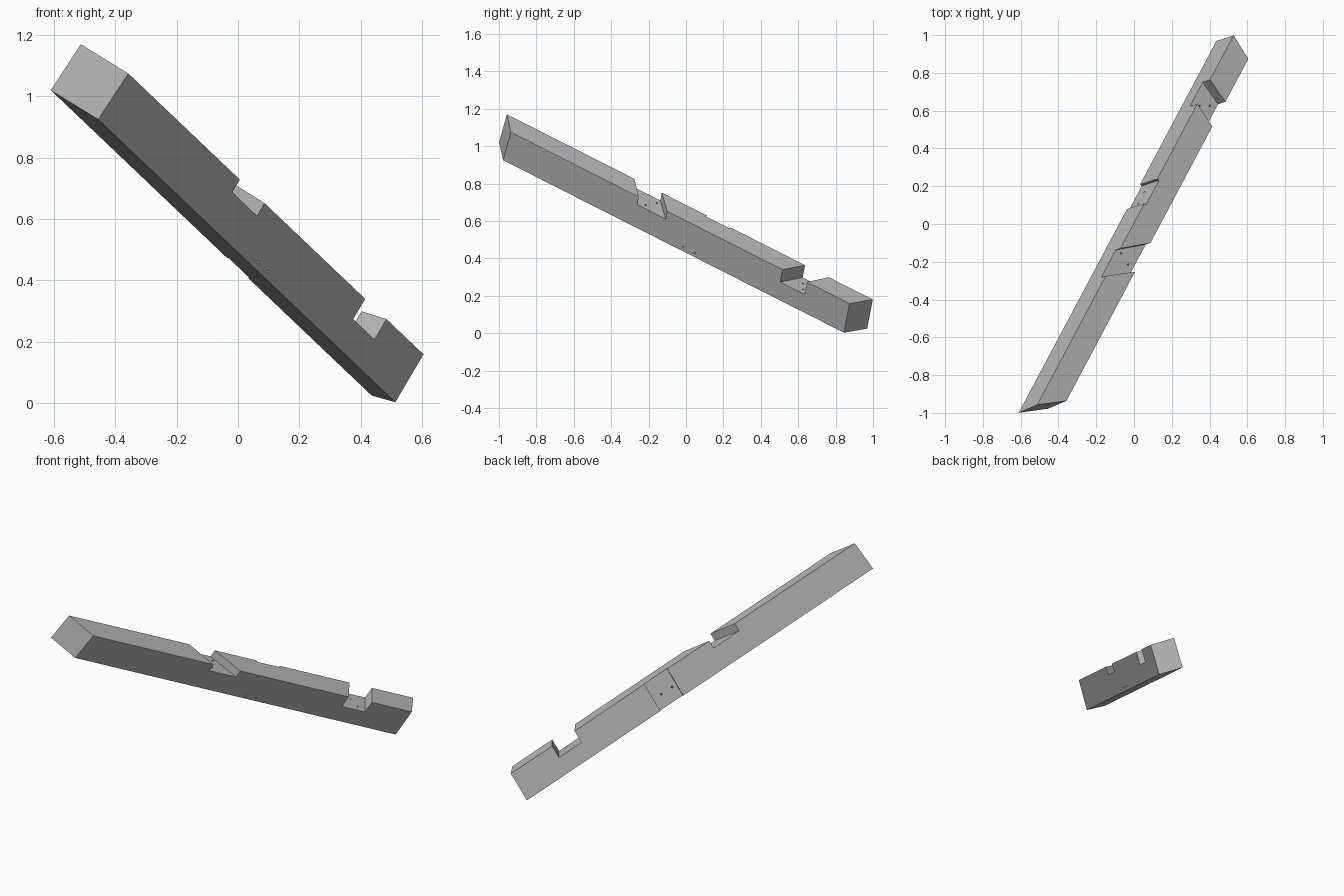
import bpy, bmesh
from mathutils import Vector

cube = bpy.data.objects.get("Cube")
if cube:
    bpy.data.objects.remove(cube, do_unlink=True)

# Frame of the leaning beam: length, width and height directions
along = Vector((0.4287, 0.8061, -0.4079)).normalized()
across = Vector((0.7514, -0.5685, -0.3338))
across = (across - along * across.dot(along)).normalized()
up = across.cross(along)
centre = Vector((0, 0, 0.585))

W0, W1 = -0.036, 0.100    # width limits
H0, H1 = -0.0995, 0.084   # height limits


def place(s, p, q):
    return centre + along * s + across * p + up * q


grey = bpy.data.materials.new("plain_grey")
grey.use_nodes = True
grey.diffuse_color = (0.5, 0.5, 0.5, 1)
grey.node_tree.nodes["Principled BSDF"].inputs["Base Color"].default_value = (0.5, 0.5, 0.5, 1)


def finish(name, bm):
    bmesh.ops.recalc_face_normals(bm, faces=bm.faces)
    mesh = bpy.data.meshes.new(name)
    bm.to_mesh(mesh)
    bm.free()
    mesh.materials.append(grey)
    ob = bpy.data.objects.new(name, mesh)
    bpy.context.collection.objects.link(ob)
    return ob


def block(name, start, end, width, height):
    """Box whose two ends are slanted planes: (position, width slope, height slope)."""
    bm = bmesh.new()
    p0, p1 = width
    q0, q1 = height
    rings = []
    for s, a, b in (start, end):
        rings.append([bm.verts.new(place(s + a * p + b * q, p, q))
                      for p, q in ((p0, q0), (p1, q0), (p1, q1), (p0, q1))])
    for ring in rings:
        bm.faces.new(ring)
    for i in range(4):
        j = (i + 1) % 4
        bm.faces.new((rings[0][i], rings[0][j], rings[1][j], rings[1][i]))
    return finish(name, bm)


def drill(name, a, b, radius=0.005):
    """Round cutter through two points, overshooting both."""
    a, b = place(*a), place(*b)
    axis = b - a
    turn = axis.to_track_quat('Z', 'Y').to_matrix().to_4x4()
    turn.translation = (a + b) / 2
    bm = bmesh.new()
    bmesh.ops.create_cone(bm, cap_ends=True, segments=12, radius1=radius,
                          radius2=radius, depth=axis.length + 0.04, matrix=turn)
    return finish(name, bm)


# Beam with mitred ends
beam = block("timber_beam", (-1.2046, 0.9, 0.08), (1.181, -0.43, 0), (W0, W1), (H0, H1))

# Two slanted notches in the top and a shallow recess in the side
N1, N2 = 0.035, 0.006
cutters = [
    block("upper_notch", (-0.351, 0.91, 0), (-0.168, 0.97, 0), (W0 - .05, W1 + .05), (N1, H1 + .05)),
    block("lower_notch", (0.733, -0.39, 0), (0.892, -0.36, 0), (W0 - .05, W1 + .05), (N2, H1 + .05)),
    block("side_recess", (0.089, -0.1, 0), (0.251, -0.08, 0), (W0 - .05, W0 + .012), (H0 - .05, H1 + .05)),
]

# Pairs of bolt holes through each joint
cutters += [
    drill("bolt_hole", (-0.20, 0.0, N1), (-0.20, 0.0, H0)),
    drill("bolt_hole", (-0.227, 0.066, N1), (-0.227, 0.066, H0)),
    drill("bolt_hole", (0.785, 0.013, N2), (0.755, 0.01, H0)),
    drill("bolt_hole", (0.819, 0.063, N2), (0.803, 0.066, H0)),
    drill("bolt_hole", (0.126, W0, -0.018), (0.066, W1, -0.0765)),
    drill("bolt_hole", (0.203, W0, -0.018), (0.143, W1, -0.0765)),
]

for cutter in cutters:
    mod = beam.modifiers.new(cutter.name, 'BOOLEAN')
    mod.operation = 'DIFFERENCE'
    mod.solver = 'EXACT'
    mod.object = cutter

# Bake the cuts and discard the cutters
bpy.context.view_layer.update()
graph = bpy.context.evaluated_depsgraph_get()
carved = bpy.data.meshes.new_from_object(beam.evaluated_get(graph))
beam.modifiers.clear()
beam.data = carved
for cutter in cutters:
    bpy.data.objects.remove(cutter, do_unlink=True)
